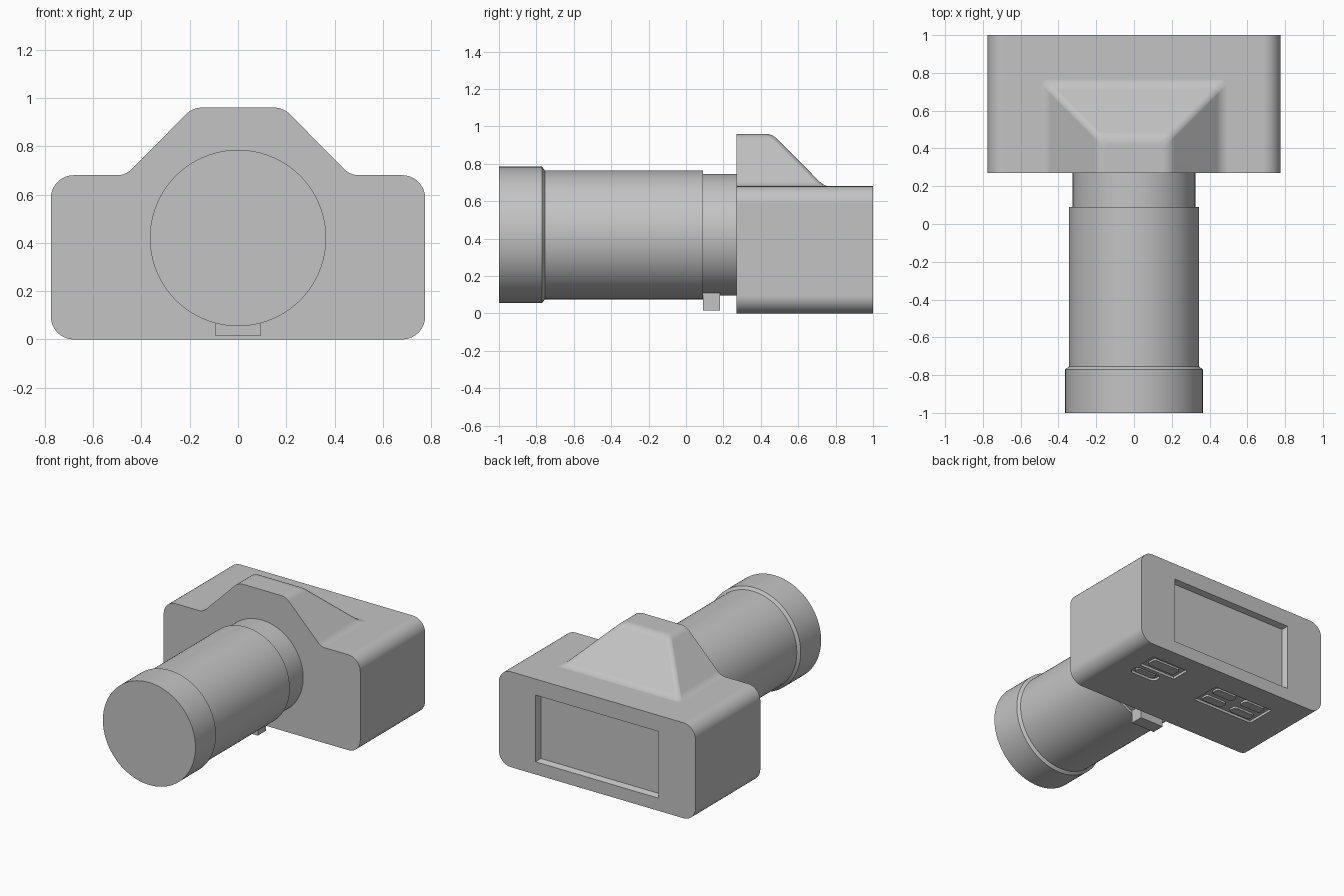
import bpy, bmesh
from math import sin, cos, pi, radians

if "Cube" in bpy.data.objects:
    bpy.data.objects.remove(bpy.data.objects["Cube"], do_unlink=True)

GREY = (0.55, 0.55, 0.55, 1)
grey = bpy.data.materials.new("plain_grey")
grey.use_nodes = True
grey.diffuse_color = GREY
grey.node_tree.nodes["Principled BSDF"].inputs["Base Color"].default_value = GREY


def loft(name, rings):
    """Closed solid through matching rings of points, capped at both ends."""
    bm = bmesh.new()
    loops = [[bm.verts.new(p) for p in ring] for ring in rings]
    n = len(loops[0])
    for a, b in zip(loops, loops[1:]):
        for i in range(n):
            j = (i + 1) % n
            bm.faces.new((a[i], a[j], b[j], b[i]))
    bm.faces.new(loops[0])
    bm.faces.new(loops[-1])
    bmesh.ops.recalc_face_normals(bm, faces=bm.faces)
    mesh = bpy.data.meshes.new(name)
    bm.to_mesh(mesh)
    bm.free()
    mesh.materials.append(grey)
    obj = bpy.data.objects.new(name, mesh)
    bpy.context.collection.objects.link(obj)
    return obj


def rounded_rect(u0, u1, v0, v1, r, steps=10):
    """Outline with rounded corners; a zero radius gives plain corners."""
    if r == 0:
        return [(u1, v1), (u0, v1), (u0, v0), (u1, v0)]
    pts = []
    centres = [(u1 - r, v1 - r), (u0 + r, v1 - r), (u0 + r, v0 + r), (u1 - r, v0 + r)]
    for k, (cu, cv) in enumerate(centres):
        for i in range(steps + 1):
            a = (k + i / steps) * pi / 2
            pts.append((cu + r * cos(a), cv + r * sin(a)))
    return pts


def plate(name, u0, u1, v0, v1, z0, z1, r=0):
    """Upright prism with a rounded plan."""
    outline = rounded_rect(u0, u1, v0, v1, r, 6)
    return loft(name, [[(u, v, z) for u, v in outline] for z in (z0, z1)])


def activate(obj):
    for o in bpy.context.selected_objects:
        o.select_set(False)
    obj.select_set(True)
    bpy.context.view_layer.objects.active = obj


def combine(obj, other, operation):
    mod = obj.modifiers.new(operation.lower(), "BOOLEAN")
    mod.operation = operation
    mod.solver = "EXACT"
    mod.object = other
    activate(obj)
    bpy.ops.object.modifier_apply(modifier=mod.name)
    bpy.data.objects.remove(other, do_unlink=True)


def smooth(obj):
    activate(obj)
    bpy.ops.object.shade_smooth_by_angle(angle=radians(30))
    mod = obj.modifiers.new("even_normals", "WEIGHTED_NORMAL")
    mod.keep_sharp = True
    bpy.ops.object.modifier_apply(modifier=mod.name)


# Camera body: rounded block
FRONT, BACK, TOP = 0.27, 1.0, 0.68
outline = rounded_rect(-0.775, 0.775, 0, TOP, 0.095)
body = loft("camera_body", [[(x, y, z) for x, z in outline] for y in (FRONT, BACK)])

# Viewfinder hump: filleted slope swept round the sides and back
R, T = 0.09, 0.037
slope = [(0.317, 0.6)]
for i in range(9):
    a = radians(270 - 45 * i / 8)
    slope.append((0.317 + R * cos(a), TOP - 0.001 + R + R * sin(a)))
for i in range(9):
    a = radians(45 + 45 * i / 8)
    slope.append((-T + R * cos(a), 0.87 + R * sin(a)))


def hump_ring(d, z, r=0.03, steps=6):
    w, back = 0.187 + d, 0.46 + d
    arc = [(i / steps) * pi / 2 for i in range(steps + 1)]
    half = [(w, FRONT)] + [(w - r + r * cos(a), back - r + r * sin(a)) for a in arc]
    return [(x, y, z) for x, y in half] + [(-x, y, z) for x, y in reversed(half)]


hump = loft("viewfinder_hump", [hump_ring(d, z) for d, z in slope])
combine(body, hump, "UNION")

# Recessed rear screen with slightly sloping walls
rings = []
for y, inset in ((0.96, 0.012), (1.04, -0.012)):
    rect = rounded_rect(-0.485 + inset, 0.485 - inset, 0.09 + inset, 0.565 - inset, 0)
    rings.append([(x, y, z) for x, z in rect])
combine(body, loft("screen_cutter", rings), "DIFFERENCE")

# Shallow connector wells in the underside
DEPTH = 0.018
wells = [(0.27, 0.56, 0.73, 0.87, 0), (0.35, 0.56, 0.62, 0.70, 0.03),
         (-0.49, -0.01, 0.61, 0.83, 0)]
for x0, x1, y0, y1, r in wells:
    combine(body, plate("well_cutter", x0, x1, y0, y1, -0.05, DEPTH, r), "DIFFERENCE")
smooth(body)

# Connector covers inside the wells
covers = [(0.415, 0.80, 0.11, 0.04), (0.455, 0.66, 0.08, 0.022)]
covers += [(x, y, 0.085, 0.032) for x in (-0.13, -0.37) for y in (0.665, 0.775)]
for n, (x, y, w, h) in enumerate(covers, 1):
    smooth(plate(f"connector_cover_{n}", x - w, x + w, y - h, y + h, 0.004, DEPTH + 0.002, 0.02))

# Lens: front ring, chamfer, barrel and neck on one axis
AXIS, SIDES = 0.42, 96
lens_profile = [(-1.0, 0.365), (-0.77, 0.365), (-0.755, 0.345), (0.09, 0.345),
                (0.09, 0.325), (FRONT + 0.03, 0.325)]
turns = [2 * pi * i / SIDES for i in range(SIDES)]
smooth(loft("lens", [[(r * cos(a), y, AXIS + r * sin(a)) for a in turns]
                     for y, r in lens_profile]))

# Small mounting foot under the neck
plate("lens_foot", -0.093, 0.093, 0.09, 0.183, 0.015, 0.13)
